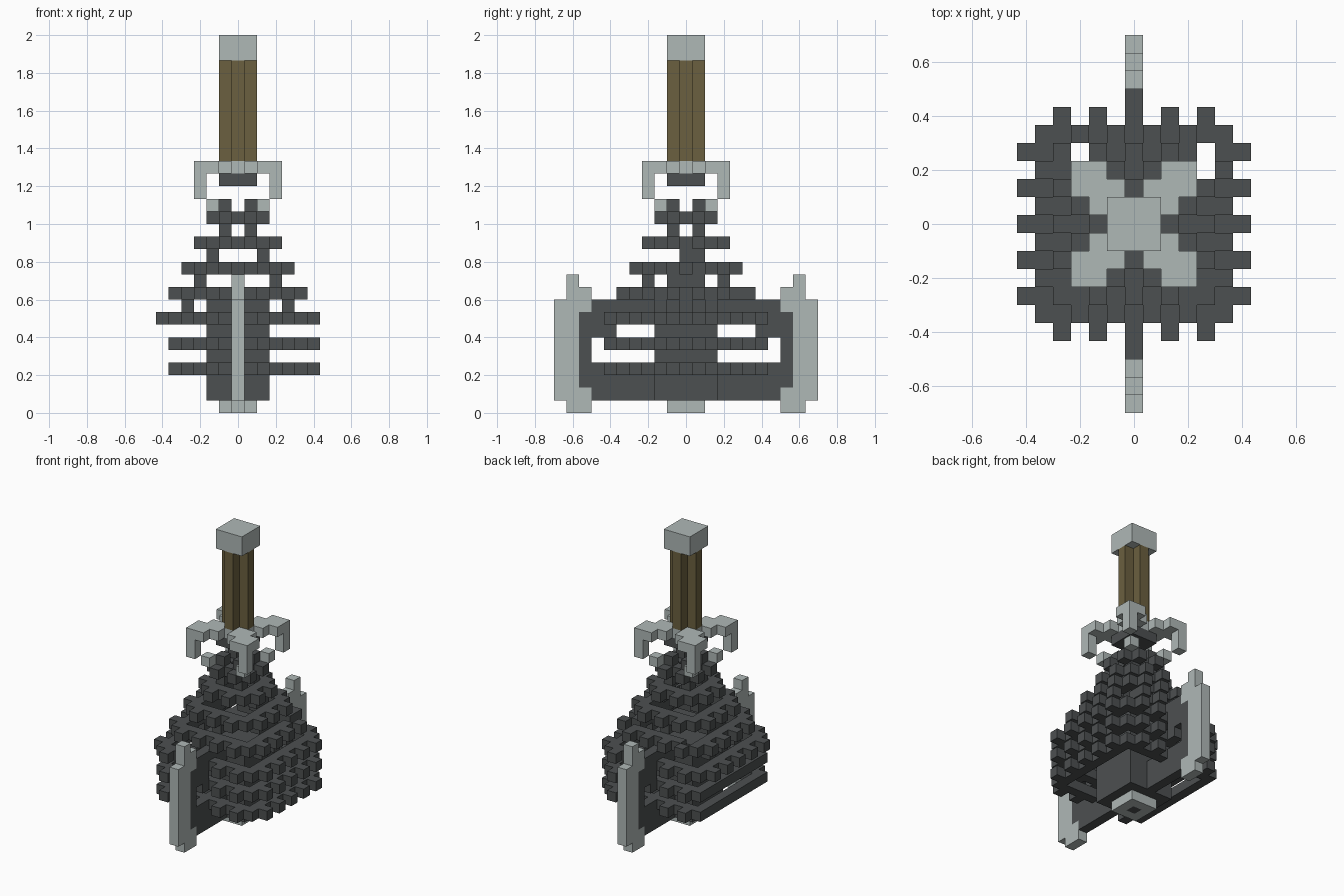
import bpy, bmesh, math
from mathutils import Vector

if "Cube" in bpy.data.objects:
    bpy.data.objects.remove(bpy.data.objects["Cube"])

U = 2 / 30  # size of one cube cell


def material(name, color):
    m = bpy.data.materials.new(name)
    m.diffuse_color = (*color, 1)
    m.use_nodes = True
    m.node_tree.nodes["Principled BSDF"].inputs["Base Color"].default_value = m.diffuse_color
    return m


PALE = material("pale_steel", (0.43, 0.48, 0.47))
DARK = material("dark_iron", (0.073, 0.08, 0.082))
BROWN = material("brown_grip", (0.147, 0.117, 0.05))


def box(x0, x1, y0, y1, z0, z1):
    return {(x, y, z) for x in range(x0, x1 + 1)
            for y in range(y0, y1 + 1) for z in range(z0, z1 + 1)}


def build(name, cells, mat):
    """Make one mesh from the outer faces of a set of cube cells."""
    bm = bmesh.new()
    verts = {}
    for c in sorted(cells):
        for axis in range(3):
            for s in (-1, 1):
                n = list(c)
                n[axis] += s
                if tuple(n) in cells:
                    continue
                a, b = (axis + 1) % 3, (axis + 2) % 3
                loop = []
                for da, db in ((-1, -1), (1, -1), (1, 1), (-1, 1))[::s]:
                    p = [2 * v for v in c]
                    p[axis] += s
                    p[a] += da
                    p[b] += db
                    key = tuple(p)
                    if key not in verts:
                        verts[key] = bm.verts.new(Vector((p[0], p[1], p[2] + 1)) * U / 2)
                    loop.append(verts[key])
                bm.faces.new(loop)
    mesh = bpy.data.meshes.new(name)
    bm.to_mesh(mesh)
    bm.free()
    mesh.materials.append(mat)
    ob = bpy.data.objects.new(name, mesh)
    bpy.context.collection.objects.link(ob)
    return ob


def ring(r, z, teeth):
    """Square ring of radius r with teeth pointing outward."""
    cells = {(x, y, z) for x in range(-r, r + 1) for y in range(-r, r + 1)
             if max(abs(x), abs(y)) == r}
    for t in teeth:
        for s in (-1, 1):
            cells |= {(t, s * (r + 1), z), (s * (r + 1), t, z)}
    return cells


# pommel, grip and collar
build("pommel", box(-1, 1, -1, 1, 28, 29), PALE)
build("grip", box(-1, 1, 0, 0, 20, 27) | box(0, 0, -1, 1, 20, 27), BROWN)
build("collar", box(-1, 1, -1, 1, 18, 18), DARK)

# guard with four hooked diagonal arms
guard = box(-1, 1, -1, 1, 19, 19)
claws = set()
for sx in (-1, 1):
    for sy in (-1, 1):
        for x, y in ((2, 1), (1, 2), (2, 2), (3, 2), (2, 3), (3, 3)):
            guard.add((sx * x, sy * y, 19))
        guard |= {(sx * 3, sy * 3, z) for z in (17, 18)}
        claws.add((sx * 2, sy * 2, 16))
build("guard", guard, PALE)
build("claw_tips", claws, PALE)

# stacked toothed rings, narrowing upward
EVEN, ODD = (-4, -2, 0, 2, 4), (-3, -1, 1, 3)
rings = {3: (5, EVEN), 5: (5, EVEN), 7: (5, EVEN), 9: (4, ODD),
         11: (3, (-2, 0, 2)), 13: (2, (-1, 1)), 15: (1, (-1, 1))}
for z, (r, teeth) in rings.items():
    cells = ring(r, z, teeth)
    if z in (3, 5):
        cells = {c for c in cells if c[0] > -6}
    if z == 9:  # broken gaps
        cells -= {(-3, 4, 9), (4, 3, 9), (4, 4, 9)}
    build(f"toothed_ring_{z}", cells, DARK)

# posts joining the rings
posts = set()
for s in (-1, 1):
    posts |= {(s * 4, y, 8) for y in (-2, 0, 2)}
    posts |= {(s * 3, y, 10) for y in (-1, 0, 1)} | {(0, s * 3, 10)}
    posts |= {(s * 2, y, 12) for y in (0, 1)}
    posts |= {(s, t, z) for t in (-1, 1) for z in (14, 16)}
build("ring_posts", posts, DARK)

# core block with a pierced fin running front to back
core = box(-2, 2, -2, 2, 1, 8)
fin = box(0, 0, -7, 7, 1, 8)
for s in (-1, 1):
    fin |= {(0, s * 8, z) for z in range(2, 8)}
    fin -= {(0, s * y, z) for y in range(3, 8) for z in (4, 5)}
    fin -= {(0, s * y, 6) for y in range(3, 6)}
build("core_and_fin", core | fin, DARK)

# pale blades at both ends of the fin
for s, name in ((-1, "front_blade"), (1, "back_blade")):
    blade = {(0, s * 10, z) for z in range(1, 9)}
    blade |= {(0, s * 9, z) for z in range(0, 11)}
    blade |= {(0, s * 8, z) for z in (0, 1, 8, 9)}
    build(name, blade, PALE)

# foot plate with a dark centre
build("foot", box(-1, 1, -1, 1, 0, 0) - {(0, 0, 0)}, PALE)
build("foot_plug", {(0, 0, 0)}, DARK)
